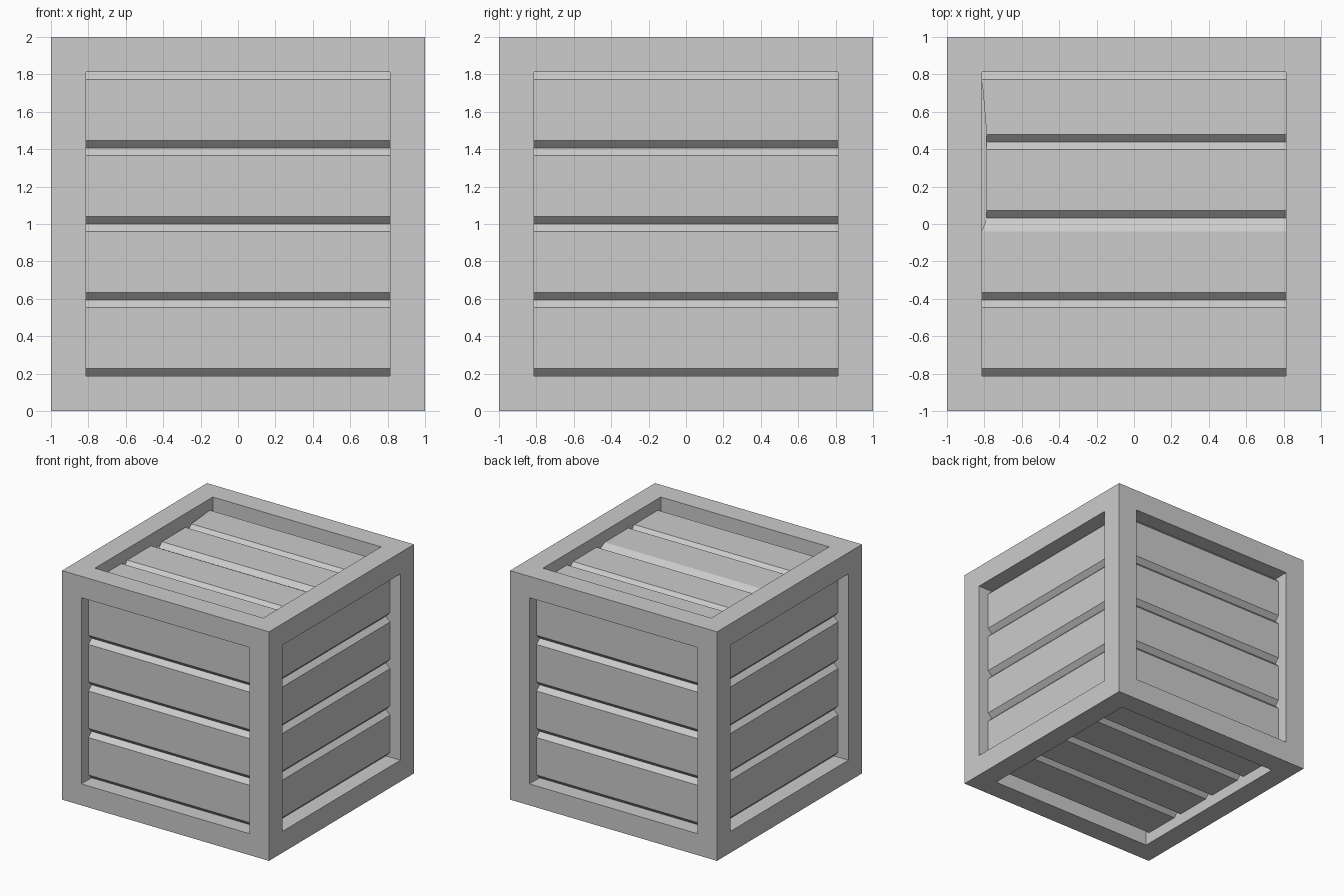
import bpy
import bmesh
from math import radians
from mathutils import Matrix

HALF, OPEN = 1.0, 0.813      # crate half size, half width of each opening
RECESS, BEVEL = 0.10, 0.04   # slat depth below the frame, slat edge chamfer
PLANKS = 4
COLOUR = (0.604, 0.604, 0.604, 1)

cube = bpy.data.objects.get("Cube")
if cube:
    bpy.data.objects.remove(cube, do_unlink=True)

grey = bpy.data.materials.new("plain_grey")
grey.use_nodes = True
grey.diffuse_color = COLOUR
grey.node_tree.nodes["Principled BSDF"].inputs["Base Color"].default_value = COLOUR


def add_object(name, bm):
    mesh = bpy.data.meshes.new(name)
    bm.to_mesh(mesh)
    bm.free()
    mesh.materials.append(grey)
    obj = bpy.data.objects.new(name, mesh)
    bpy.context.collection.objects.link(obj)


# Frame: a cube with a square recess sunk into every side
bm = bmesh.new()
bmesh.ops.create_cube(bm, size=2 * HALF)
sides = bm.faces[:]
bmesh.ops.inset_individual(bm, faces=sides, thickness=HALF - OPEN, use_even_offset=True)
for face in sides:
    normal = face.normal.copy()
    sunk = bmesh.ops.extrude_discrete_faces(bm, faces=[face])["faces"]
    bmesh.ops.translate(bm, verts=sunk[0].verts, vec=-normal * (RECESS + BEVEL + 0.002))
bmesh.ops.translate(bm, verts=bm.verts, vec=(0, 0, HALF))
add_object("crate_frame", bm)


# Slats: chamfered planks side by side, drawn on the front and turned into place
def slat_panel(name, axis, degrees, shifted=()):
    pitch = 2 * OPEN / PLANKS
    high, low = RECESS - HALF, RECESS + BEVEL - HALF
    rows = [(-OPEN, low)]
    for i in range(PLANKS):
        start = -OPEN + i * pitch
        rows += [(start + BEVEL, high), (start + pitch - BEVEL, high), (start + pitch, low)]
    bm = bmesh.new()
    previous = None
    for i, (height, depth) in enumerate(rows):
        dx, dz = (0.025, 0.033) if i in shifted else (0, 0)
        ends = [bm.verts.new((-OPEN + dx, depth, height + dz)),
                bm.verts.new((OPEN, depth, height + dz))]
        if previous:
            bm.faces.new((previous[0], previous[1], ends[1], ends[0]))
        previous = ends
    turn = Matrix.Translation((0, 0, HALF)) @ Matrix.Rotation(radians(degrees), 4, axis)
    bmesh.ops.transform(bm, matrix=turn, verts=bm.verts)
    add_object(name, bm)


for name, degrees in (("front", 0), ("left", 90), ("back", 180), ("right", 270)):
    slat_panel(name + "_slats", "Z", degrees)
slat_panel("bottom_slats", "X", 90)
# The lid has one plank knocked slightly out of line
slat_panel("top_slats", "X", -90, shifted=range(6, 11))
